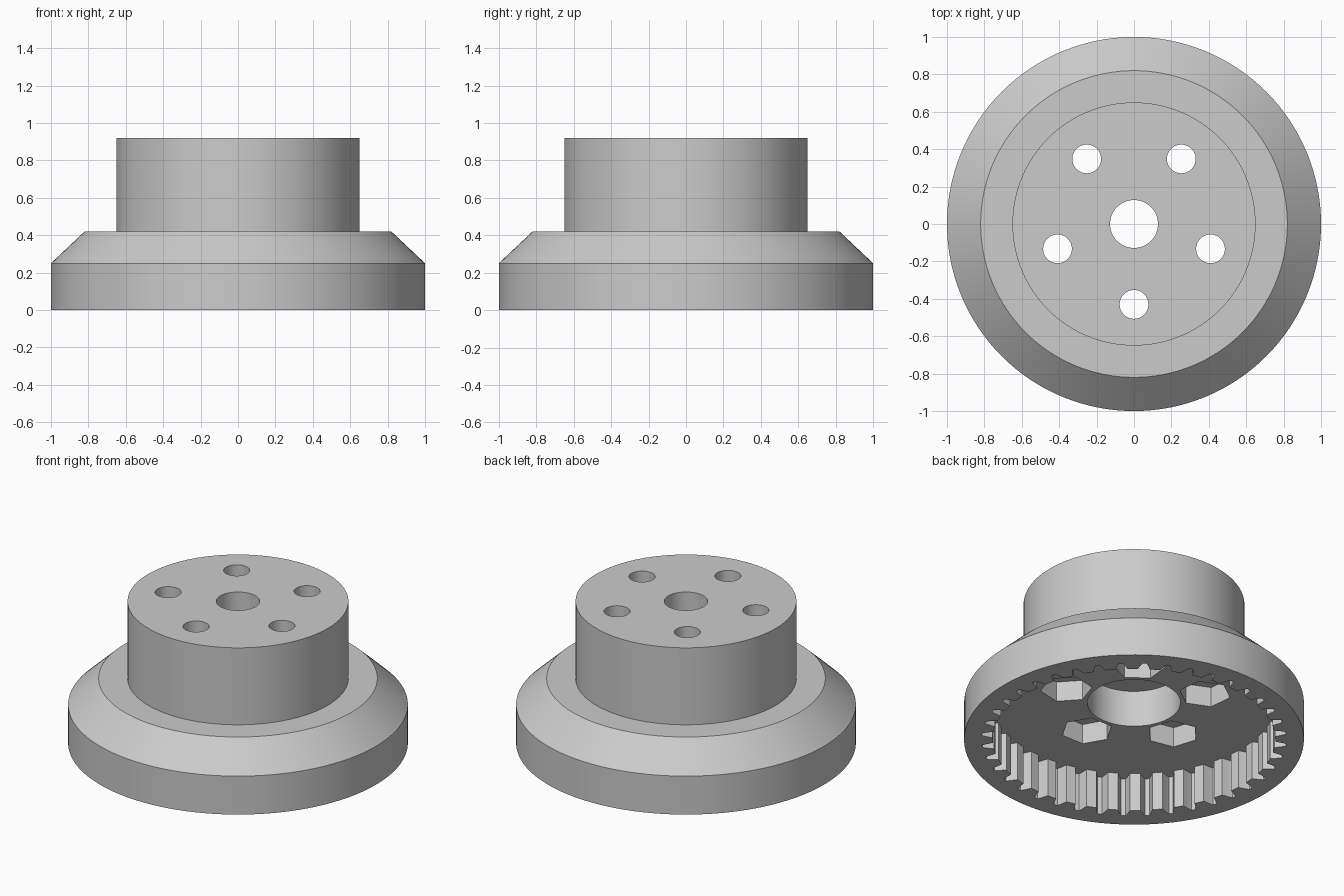
import bpy, bmesh, math
from math import sin, cos, pi, radians

cube = bpy.data.objects.get("Cube")
if cube:
    bpy.data.objects.remove(cube, do_unlink=True)

SEGMENTS = 128
TEETH = 40
FLOOR = 0.25          # ceiling height of the toothed recess
BOLT_RADIUS = 0.43
BOLT_ANGLES = [radians(-90 + 72 * i) for i in range(5)]

grey = bpy.data.materials.new("plain grey")
grey.use_nodes = True
colour = (0.6, 0.6, 0.6, 1)
grey.diffuse_color = colour
grey.node_tree.nodes["Principled BSDF"].inputs["Base Color"].default_value = colour


def finish(name, bm):
    bmesh.ops.recalc_face_normals(bm, faces=bm.faces)
    mesh = bpy.data.meshes.new(name)
    bm.to_mesh(mesh)
    bm.free()
    obj = bpy.data.objects.new(name, mesh)
    mesh.materials.append(grey)
    bpy.context.collection.objects.link(obj)
    return obj


def circle(radius, sides, centre=(0, 0), turn=0):
    return [(centre[0] + radius * cos(turn + 2 * pi * i / sides),
             centre[1] + radius * sin(turn + 2 * pi * i / sides)) for i in range(sides)]


def loft(name, sections):
    """Closed solid through a stack of (outline, height) sections."""
    bm = bmesh.new()
    rings = [[bm.verts.new((x, y, z)) for x, y in outline] for outline, z in sections]
    for low, high in zip(rings, rings[1:]):
        n = len(low)
        for i in range(n):
            j = (i + 1) % n
            bm.faces.new((low[i], low[j], high[j], high[i]))
    bm.faces.new(rings[0][::-1])
    bm.faces.new(rings[-1])
    return finish(name, bm)


def cut(body, outline, low, high):
    cutter = loft("cutter", [(outline, low), (outline, high)])
    cutter.hide_render = True
    mod = body.modifiers.new("cut", "BOOLEAN")
    mod.operation = "DIFFERENCE"
    mod.solver = "EXACT"
    mod.object = cutter
    bpy.ops.object.select_all(action="DESELECT")
    bpy.context.view_layer.objects.active = body
    body.select_set(True)
    bpy.ops.object.modifier_apply(modifier=mod.name)
    bpy.data.objects.remove(cutter, do_unlink=True)


# Stepped hub body: rim, bevelled shoulder and raised boss
profile = [(1, 0), (1, FLOOR), (0.82, 0.42), (0.65, 0.42), (0.65, 0.92)]
hub = loft("hub_body", [(circle(r, SEGMENTS), z) for r, z in profile])

# Toothed recess in the underside: narrowing grooves around the wall
pitch = 2 * pi / TEETH
groove = [(-0.27, 0.832), (-0.16, 0.875), (-0.09, 0.897),
          (0.09, 0.897), (0.16, 0.875), (0.27, 0.832)]
teeth = [(r * cos((i + a) * pitch), r * sin((i + a) * pitch))
         for i in range(TEETH) for a, r in groove]
cut(hub, teeth, -0.1, FLOOR)

# Central counterbore and through hole
cut(hub, circle(0.274, 64), 0.2, 0.486)
cut(hub, circle(0.128, 64), 0.4, 1.0)

# Five bolt holes with hexagonal nut pockets
for angle in BOLT_ANGLES:
    centre = (BOLT_RADIUS * cos(angle), BOLT_RADIUS * sin(angle))
    cut(hub, circle(0.153, 6, centre, angle + pi / 6), 0.2, 0.38)
    cut(hub, circle(0.077, 32, centre), 0.3, 1.0)

# Smooth round walls, crisp edges
bpy.ops.object.select_all(action="DESELECT")
bpy.context.view_layer.objects.active = hub
hub.select_set(True)
bpy.ops.object.shade_smooth_by_angle(angle=radians(20))
